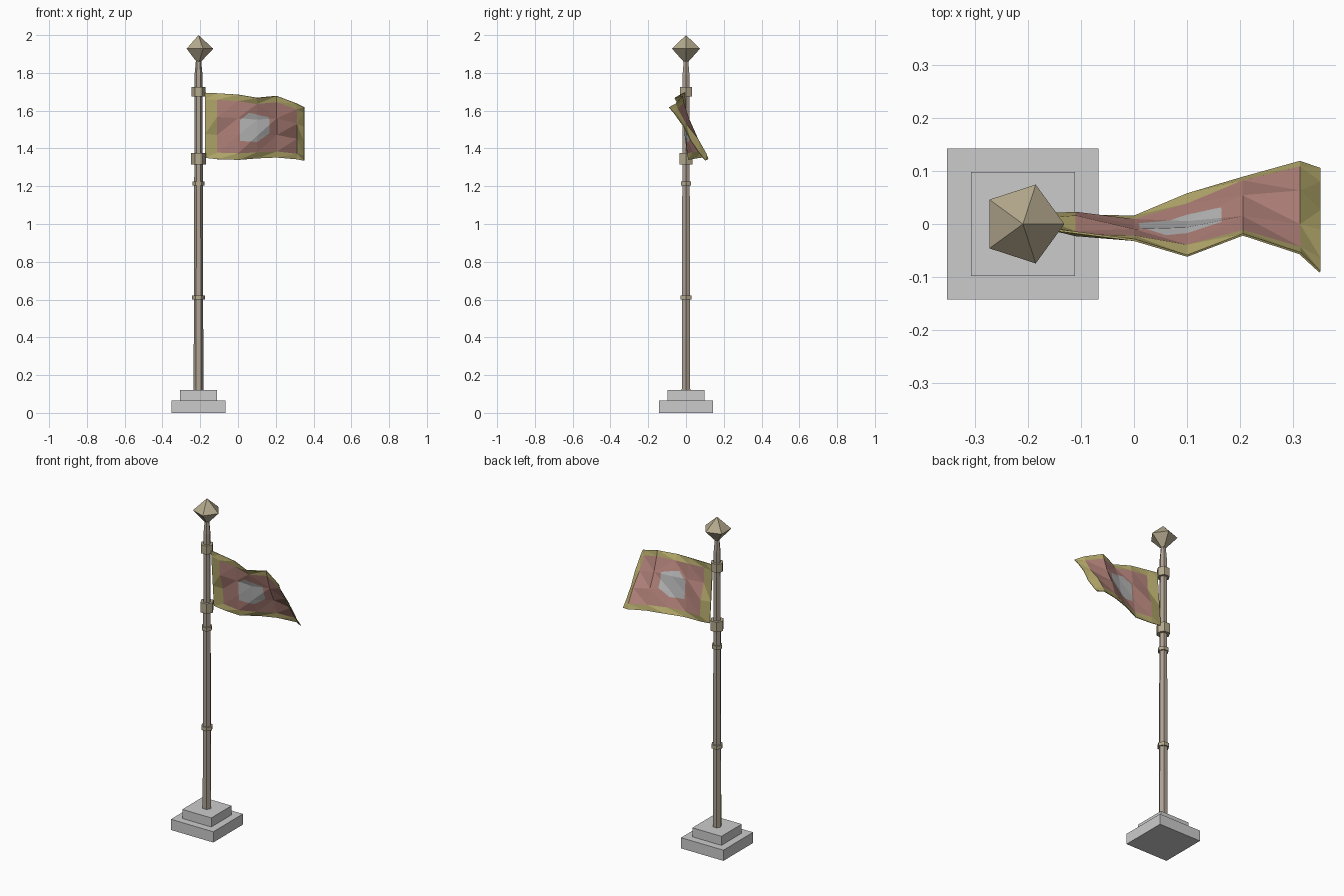
import bpy, bmesh, math
from mathutils import Vector

if "Cube" in bpy.data.objects:
    bpy.data.objects.remove(bpy.data.objects["Cube"])

PX = -0.209  # pole axis


def mat(name, r, g, b):
    m = bpy.data.materials.new(name)
    m.diffuse_color = (r, g, b, 1)
    m.use_nodes = True
    m.node_tree.nodes["Principled BSDF"].inputs["Base Color"].default_value = m.diffuse_color
    return m


WOOD = mat("wood", 0.42, 0.36, 0.29)
BRASS = mat("brass", 0.46, 0.40, 0.27)
TRIM = mat("trim", 0.46, 0.40, 0.15)
RED = mat("red", 0.46, 0.23, 0.20)
GREY = mat("emblem_grey", 0.5, 0.5, 0.5)


def finish(name, bm, mats=()):
    me = bpy.data.meshes.new(name)
    bm.to_mesh(me)
    bm.free()
    ob = bpy.data.objects.new(name, me)
    bpy.context.collection.objects.link(ob)
    for m in mats:
        me.materials.append(m)
    return ob


def lathe(name, profile, sides, material):
    """Faceted solid of revolution about the pole; radius 0 makes a tip."""
    bm = bmesh.new()
    rings = []
    for r, z in profile:
        n = sides if r > 0 else 1
        rings.append([bm.verts.new((PX + r * math.cos(2 * math.pi * i / sides),
                                    r * math.sin(2 * math.pi * i / sides), z)) for i in range(n)])
    for a, b in zip(rings, rings[1:]):
        for i in range(sides):
            j = (i + 1) % sides
            quad = [a[i % len(a)], a[j % len(a)], b[j % len(b)], b[i % len(b)]]
            bm.faces.new(list(dict.fromkeys(quad)))
    for ring in (rings[0], rings[-1]):
        if len(ring) > 2:
            bm.faces.new(ring)
    bmesh.ops.recalc_face_normals(bm, faces=bm.faces)
    return finish(name, bm, [material])


def block(name, width, z0, z1):
    bm = bmesh.new()
    bmesh.ops.create_cube(bm, size=1)
    for v in bm.verts:
        v.co = (PX + v.co.x * width, v.co.y * width, (z0 + z1) / 2 + v.co.z * (z1 - z0))
    return finish(name, bm)


# Stepped plinth
block("base_lower", 0.285, 0, 0.065)
block("base_upper", 0.195, 0.065, 0.12)

# Pole with tapered neck
lathe("pole", [(0.026, 0.12), (0.021, 1.79), (0.014, 1.865)], 6, WOOD)

# Collars: centre height, radius, half height
for i, (z, r, h) in enumerate([(0.61, 0.034, 0.011), (1.215, 0.031, 0.011),
                               (1.345, 0.039, 0.03), (1.70, 0.037, 0.026)]):
    lathe(f"collar_{i + 1}", [(r, z - h), (r, z + h)], 6, BRASS)

# Five-sided pointed finial
lathe("finial", [(0.014, 1.86), (0.078, 1.928), (0, 2.0)], 5, BRASS)

# Flag columns: x, top y, top z, bottom y, bottom z
COLUMNS = [(-0.174, -0.008, 1.695, 0.018, 1.350), (-0.11, -0.016, 1.692, 0.016, 1.343),
           (0.0, -0.030, 1.685, 0.014, 1.340), (0.10, -0.060, 1.668, 0.056, 1.348),
           (0.205, -0.020, 1.678, 0.087, 1.352), (0.312, -0.055, 1.637, 0.117, 1.343),
           (0.35, -0.090, 1.618, 0.104, 1.336)]
ROWS = [0, 0.1, 0.37, 0.64, 0.9, 1]
bm = bmesh.new()
grid = []
for i, (x, ty, tz, by, bz) in enumerate(COLUMNS):
    col = []
    for t in ROWS:
        ripple = 0.014 * math.sin(2 * math.pi * t) * math.sin(1.7 * i)
        col.append(bm.verts.new((x, by + (ty - by) * t + ripple, bz + (tz - bz) * t)))
    grid.append(col)
nc, nr = len(COLUMNS) - 1, len(ROWS) - 1
for i in range(nc):
    for j in range(nr):
        f = bm.faces.new((grid[i][j], grid[i + 1][j], grid[i + 1][j + 1], grid[i][j + 1]))
        f.material_index = 0 if i in (0, nc - 1) or j in (0, nr - 1) else 1
bmesh.ops.triangulate(bm, faces=bm.faces)

# Emblem: cut its outline into the cloth and colour the inside
OUTLINE = [Vector((x, 0, z)) for x, z in
           [(0.01, 1.44), (0.10, 1.435), (0.165, 1.48), (0.165, 1.565), (0.06, 1.59), (0.01, 1.55)]]
planes = []
for a, b in zip(OUTLINE, OUTLINE[1:] + OUTLINE[:1]):
    d = b - a
    planes.append((a, Vector((d.z, 0, -d.x)).normalized()))
inside = [f for f in bm.faces if f.material_index == 1]
for co, no in planes:
    bmesh.ops.bisect_plane(bm, geom=bm.verts[:] + bm.edges[:] + bm.faces[:],
                           plane_co=co, plane_no=no, dist=1e-5)
for f in bm.faces:
    c = f.calc_center_median()
    if all((c - co).dot(no) < 0 for co, no in planes):
        f.material_index = 2
flag = finish("flag", bm, [TRIM, RED, GREY])
sol = flag.modifiers.new("thickness", 'SOLIDIFY')
sol.thickness = 0.004
sol.offset = 0
